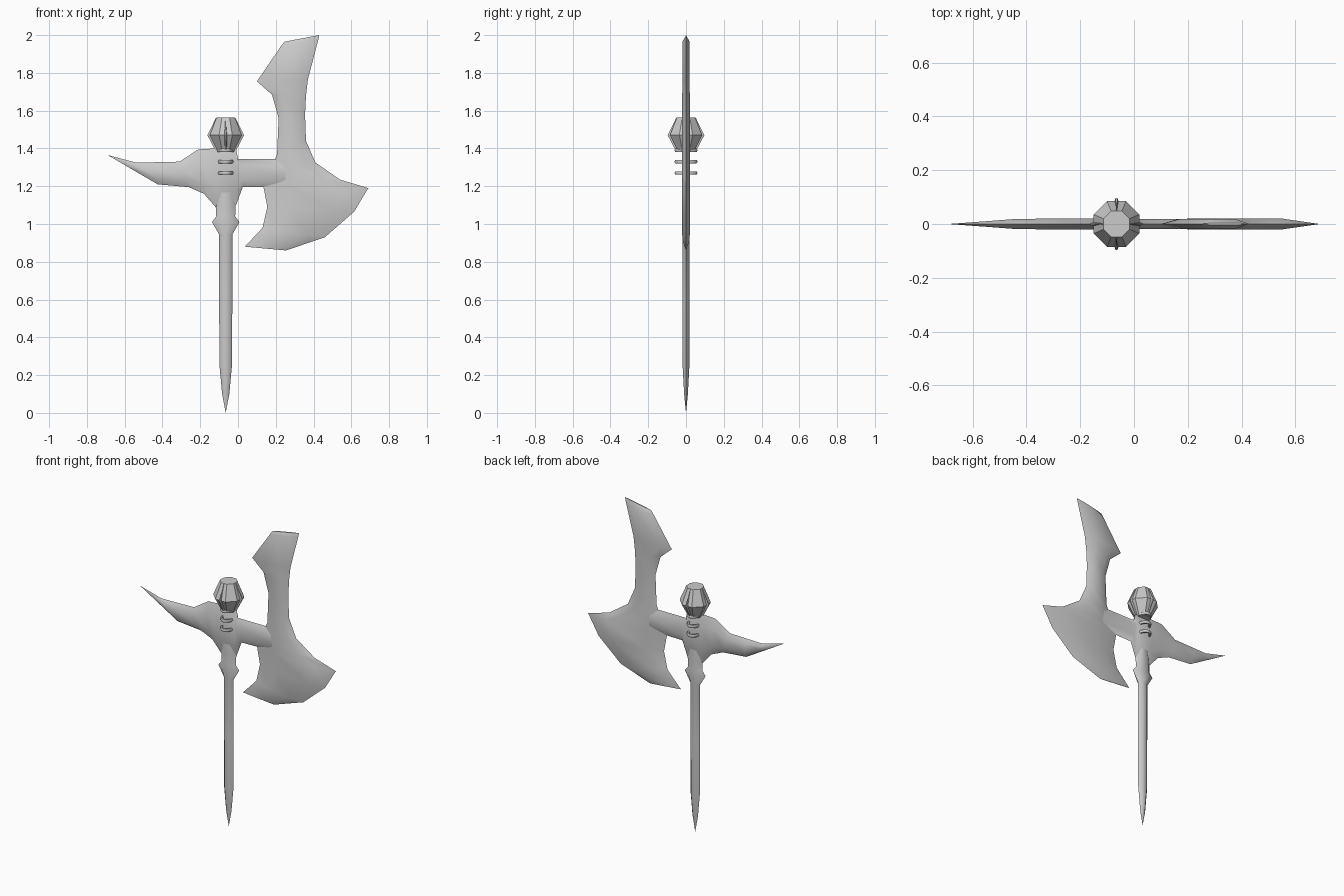
import bpy, bmesh, math
from mathutils import Matrix

if "Cube" in bpy.data.objects:
    bpy.data.objects.remove(bpy.data.objects["Cube"])

CX = -0.065  # axis of the shaft


def material(name, rgb):
    m = bpy.data.materials.new(name)
    m.use_nodes = True
    m.diffuse_color = (*rgb, 1)
    m.node_tree.nodes["Principled BSDF"].inputs["Base Color"].default_value = (*rgb, 1)
    return m


steel = material("grey_steel", (0.6, 0.6, 0.6))


def finish(name, bm, smooth=True):
    bmesh.ops.remove_doubles(bm, verts=bm.verts, dist=0.0005)
    bmesh.ops.recalc_face_normals(bm, faces=bm.faces)
    mesh = bpy.data.meshes.new(name)
    bm.to_mesh(mesh)
    bm.free()
    mesh.materials.append(steel)
    ob = bpy.data.objects.new(name, mesh)
    bpy.context.collection.objects.link(ob)
    if smooth:
        bpy.ops.object.select_all(action='DESELECT')
        ob.select_set(True)
        bpy.context.view_layer.objects.active = ob
        bpy.ops.object.shade_smooth_by_angle(angle=math.radians(50))
    return ob


def skin(bm, rings):
    """Join closed rings of points into a capped tube."""
    rows = [[bm.verts.new(p) for p in ring] for ring in rings]
    n = len(rows[0])
    for a, b in zip(rows, rows[1:]):
        for i in range(n):
            j = (i + 1) % n
            bm.faces.new((a[i], a[j], b[j], b[i]))
    bm.faces.new(rows[0])
    bm.faces.new(rows[-1])


def blade_loft(name, stations, inset=0.25):
    """Loft a bevelled flat section between pairs of edge points (x, z) with half thickness t."""
    rings = []
    for ax, az, bx, bz, t in stations:
        def at(f, y):
            return (ax + (bx - ax) * f, y, az + (bz - az) * f)
        rings.append([at(0, 0), at(inset, -t), at(1 - inset, -t),
                      at(1, 0), at(1 - inset, t), at(inset, t)])
    bm = bmesh.new()
    skin(bm, rings)
    return finish(name, bm)


# Axe blade: upper horn flowing into the lower crescent
blade_loft("axe_blade", [
    (.245, 1.965, .43, 2.0, .004),
    (.23, 1.945, .425, 1.975, .018),
    (.10, 1.755, .37, 1.765, .019),
    (.18, 1.685, .36, 1.68, .02),
    (.215, 1.56, .355, 1.58, .02),
    (.207, 1.37, .36, 1.44, .02),
    (.19, 1.33, .41, 1.325, .02),
    (.165, 1.26, .54, 1.235, .02),
    (.135, 1.195, .69, 1.19, .02),
    (.155, 1.09, .615, 1.065, .02),
    (.13, .98, .46, .93, .02),
    (.09, .937, .38, .903, .018),
    (.035, .88, .255, .86, .001),
])

# Arm, hub and back spike
blade_loft("hub_and_spike", [
    (.28, 1.20, .28, 1.345, .018),
    (.025, 1.195, 0, 1.345, .019),
    (-.01, 1.10, -.01, 1.395, .02),
    (-.115, 1.085, -.12, 1.40, .02),
    (-.18, 1.16, -.21, 1.395, .02),
    (-.26, 1.195, -.31, 1.33, .02),
    (-.425, 1.21, -.44, 1.327, .019),
    (-.54, 1.277, -.54, 1.325, .011),
    (-.69, 1.365, -.69, 1.365, 0),
])

# Shaft with collar and pointed foot: height, half width, half thickness
shaft = [(0, 0, 0), (.1, .019, .01), (.25, .033, .018), (.6, .035, .019),
         (.945, .035, .019), (1.01, .073, .021), (1.04, .05, .021),
         (1.10, .053, .021), (1.2, .04, .019)]
blade_loft("shaft", [(CX - w, z, CX + w, z, t) for z, w, t in shaft])

# Faceted pommel gem
gem = [(1.38, .045), (1.40, .055), (1.47, .092), (1.565, .052)]
bm = bmesh.new()
skin(bm, [[(CX + r * math.cos((k + .5) * math.pi / 4),
            r * math.sin((k + .5) * math.pi / 4), z) for k in range(8)]
          for z, r in gem])
finish("gem", bm, smooth=False)

# Four claws gripping the gem: height, inner radius, outer radius, half width
claw = [(1.39, .03, .055, .008), (1.47, .07, .097, .011), (1.562, .035, .052, .002)]
bm = bmesh.new()
for k in range(4):
    start = set(bm.verts)
    skin(bm, [[(a, -w, z), (b, -w / 3, z), (b, w / 3, z), (a, w, z)] for z, a, b, w in claw])
    new = [v for v in bm.verts if v not in start]
    bmesh.ops.transform(bm, verts=new, matrix=Matrix.Translation((CX, 0, 0))
                        @ Matrix.Rotation(k * math.pi / 2, 4, 'Z'))
finish("gem_claws", bm, smooth=False)

# Binding rings around the hub
for i, z in enumerate((1.27, 1.33, 1.39)):
    bpy.ops.mesh.primitive_torus_add(major_segments=16, minor_segments=6, major_radius=.05,
                                     minor_radius=.01, location=(CX, 0, z))
    ring = bpy.context.object
    ring.name = "binding_ring_%d" % (i + 1)
    ring.scale = (.72, 1.03, 1)
    ring.data.materials.append(steel)
    bpy.ops.object.shade_smooth_by_angle(angle=math.radians(60))
